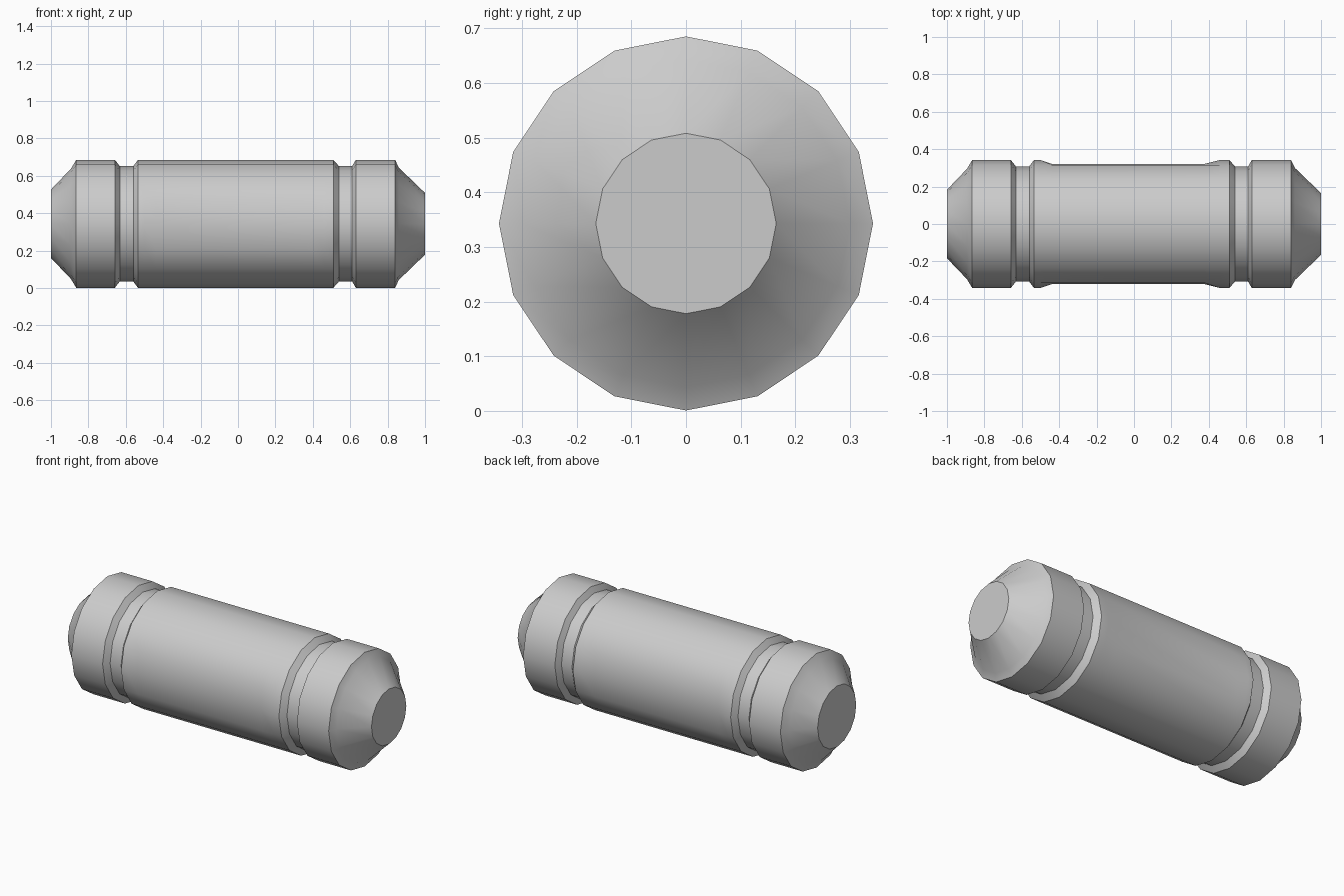
import bpy, bmesh, math

if "Cube" in bpy.data.objects:
    bpy.data.objects.remove(bpy.data.objects["Cube"])

SIDES, R = 16, 0.342

# Lathe profile along x: (x, radius)
profile = [
    (-1.0, 0.183), (-0.893, 0.295), (-0.865, R),       # left nose
    (-0.658, R), (-0.632, 0.308), (-0.56, 0.308),      # left collar and groove
    (-0.535, R), (-0.50, R), (-0.44, R),               # barrel
    (0.38, R), (0.46, R), (0.51, R),
    (0.54, 0.308), (0.61, 0.308), (0.63, R),           # right groove and collar
    (0.84, R), (0.86, 0.30), (1.0, 0.165),             # right nose
]
FLAT_X = (-0.44, 0.38)   # extent of the flattened side panels
FLAT_Y = 0.322

bm = bmesh.new()
rings = []
for x, r in profile:
    ring = []
    for i in range(SIDES):
        a = 2 * math.pi * i / SIDES
        y = r * math.cos(a)
        # push the side ridge inward to form the flat panels
        if x in FLAT_X and i in (0, SIDES // 2):
            y = math.copysign(FLAT_Y, y)
        ring.append(bm.verts.new((x, y, R + 0.001 + r * math.sin(a))))
    rings.append(ring)

for a, b in zip(rings, rings[1:]):
    for i in range(SIDES):
        j = (i + 1) % SIDES
        bm.faces.new((a[i], a[j], b[j], b[i]))
bm.faces.new(rings[0])
bm.faces.new(rings[-1])
bmesh.ops.recalc_face_normals(bm, faces=bm.faces)

mesh = bpy.data.meshes.new("grooved_capsule")
bm.to_mesh(mesh)
bm.free()
capsule = bpy.data.objects.new("grooved_capsule", mesh)
bpy.context.collection.objects.link(capsule)

# Smooth barrel with crisp groove and nose edges
bpy.context.view_layer.objects.active = capsule
capsule.select_set(True)
bpy.ops.object.shade_smooth_by_angle(angle=math.radians(30))
